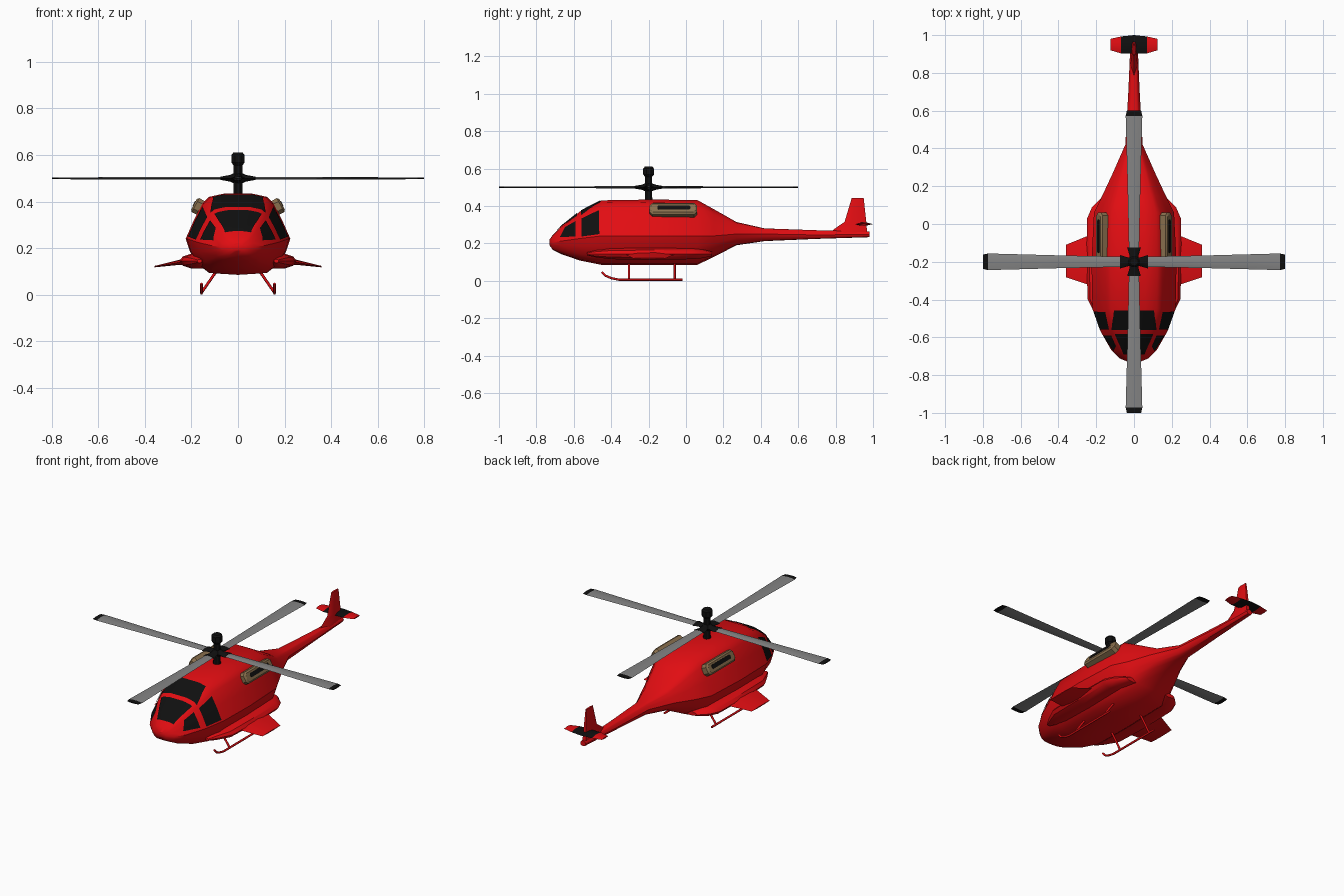
import bpy, bmesh, math
from mathutils import Vector, Matrix
from mathutils.bvhtree import BVHTree

if "Cube" in bpy.data.objects:
    bpy.data.objects.remove(bpy.data.objects["Cube"])


def material(name, r, g, b):
    m = bpy.data.materials.new(name)
    m.diffuse_color = (r, g, b, 1)
    m.use_nodes = True
    m.node_tree.nodes["Principled BSDF"].inputs["Base Color"].default_value = m.diffuse_color
    return m


RED = material("red", 0.76, 0.004, 0.006)
BLACK = material("black", 0.005, 0.005, 0.005)
GREY = material("grey", 0.23, 0.23, 0.23)
TAN = material("tan", 0.25, 0.16, 0.075)


def finish(name, bm, mats, angle=35, rule=None):
    bmesh.ops.recalc_face_normals(bm, faces=bm.faces)
    if rule:
        for f in bm.faces:
            f.material_index = rule(f.calc_center_median())
    me = bpy.data.meshes.new(name)
    bm.to_mesh(me)
    bm.free()
    ob = bpy.data.objects.new(name, me)
    bpy.context.collection.objects.link(ob)
    for m in mats:
        me.materials.append(m)
    bpy.ops.object.select_all(action='DESELECT')
    ob.select_set(True)
    bpy.context.view_layer.objects.active = ob
    bpy.ops.object.shade_smooth_by_angle(angle=math.radians(angle))
    return ob


def loft(name, rings, mats, matrix=None, angle=35, rule=None):
    """Skin a list of closed rings and cap both ends."""
    bm = bmesh.new()
    vs = [[bm.verts.new(p) for p in ring] for ring in rings]
    n = len(vs[0])
    for a, b in zip(vs, vs[1:]):
        for i in range(n):
            bm.faces.new((a[i], a[(i + 1) % n], b[(i + 1) % n], b[i]))
    bm.faces.new(vs[0])
    bm.faces.new(vs[-1])
    if rule:
        bmesh.ops.recalc_face_normals(bm, faces=bm.faces)
        for f in bm.faces:
            f.material_index = rule(f.calc_center_median())
    if matrix:
        bmesh.ops.transform(bm, matrix=matrix, verts=bm.verts)
    return finish(name, bm, mats, angle)


def mirror_loft(name, rings, mats, **kw):
    for side, s in (("right", 1), ("left", -1)):
        loft(f"{side}_{name}", [[(s * x, y, z) for x, y, z in r] for r in rings], mats, **kw)


def blade_ring(r, c, hw, t, z):
    """Lens section across y at distance r along x."""
    prof = [(-1, 0), (-.5, .8), (.2, 1), (1, 0), (.2, -1), (-.5, -.8)]
    return [(r, c + hw * a, z + t * b) for a, b in prof]


# Fuselage: half section scaled to width, bottom, widest height and top
half = [(0, 1), (.27, 1), (.55, .93), (.67, .8), (.84, .42), (1, 0),
        (.92, -.35), (.77, -.7), (.55, -.95), (0, -1)]
section = half + [(-u, v) for u, v in half[-2:0:-1]]
stations = [(-.73, .03, .19, .205, .22), (-.712, .075, .165, .205, .245),
            (-.668, .12, .143, .212, .29), (-.567, .178, .108, .226, .37),
            (-.45, .22, .085, .24, .43), (-.2, .225, .085, .24, .434),
            (.06, .212, .085, .24, .432), (.15, .168, .128, .24, .382),
            (.27, .112, .19, .25, .314), (.42, .046, .212, .25, .28),
            (.7, .03, .224, .245, .27), (.98, .018, .233, .248, .263)]
body = loft("fuselage", [[(u * w, y, zm + v * ((zt - zm) if v > 0 else (zm - zb)))
                          for u, v in section] for y, w, zb, zm, zt in stations], [RED])

# Windows: thin plates projected onto the fuselage
probe = bmesh.new()
probe.from_mesh(body.data)
tree = BVHTree.FromBMesh(probe)


def window(name, corners, direction, n=14):
    bm = bmesh.new()
    a, b, c, d = [Vector(p) for p in corners]
    grid = []
    for i in range(n + 1):
        row = []
        for j in range(n + 1):
            s, t = i / n, j / n
            p = a.lerp(b, s).lerp(d.lerp(c, s), t)
            hit, nor, _, _ = tree.ray_cast(p, Vector(direction))
            row.append(bm.verts.new(hit + nor * .004) if hit else None)
        grid.append(row)
    for i in range(n):
        for j in range(n):
            q = [grid[i][j], grid[i + 1][j], grid[i + 1][j + 1], grid[i][j + 1]]
            if all(q):
                bm.faces.new(q)
    finish(name, bm, [BLACK])


window("upper_windscreen", [(-.105, -.455, 1), (.105, -.455, 1), (.117, -.56, 1), (-.117, -.56, 1)], (0, 0, -1))
window("lower_windscreen", [(-.1, -.58, 1), (.1, -.58, 1), (.055, -.688, 1), (-.055, -.688, 1)], (0, 0, -1))
for side, s in (("right", 1), ("left", -1)):
    window(side + "_door_window", [(s, -.557, .235), (s, -.462, .248), (s, -.465, .376), (s, -.557, .332)], (-s, 0, 0))
    window(side + "_quarter_window", [(s, -.672, .232), (s, -.588, .235), (s, -.588, .318), (s, -.645, .285)], (-s, 0, 0))

# Side sponsons and stub wings
pod = [(-.53, .165, .01, .008), (-.48, .17, .035, .02), (-.4, .175, .07, .03), (-.2, .175, .077, .034),
       (.03, .175, .073, .03), (.09, .16, .062, .024), (.14, .13, .04, .012)]
mirror_loft("sponson", [[(cx + rx * math.cos(k * math.pi / 5), y, .144 + rz * math.sin(k * math.pi / 5))
                         for k in range(10)] for y, cx, rx, rz in pod], [RED])
mirror_loft("stub_wing", [blade_ring(.18, -.19, .15, .018, .145), blade_ring(.25, -.192, .127, .011, .139),
                          blade_ring(.36, -.196, .086, .003, .12)], [RED])

# Engine intakes: rounded boxes on the upper flanks, with a dark slot
N, T = Vector((.88, 0, .47)), Vector((-.47, 0, .88))


def plate_ring(yc, hy, tc, ht, cut, n):
    pts = [(-hy + cut, -ht), (hy - cut, -ht), (hy, -ht + cut), (hy, ht - cut),
           (hy - cut, ht), (-hy + cut, ht), (-hy, ht - cut), (-hy, -ht + cut)]
    return [tuple(Vector((.172, yc + a, .379)) + T * (b + tc) + N * n) for a, b in pts]


mirror_loft("intake", [plate_ring(-.068, .128, 0, .034, .016, -.035), plate_ring(-.068, .128, 0, .034, .016, .012),
                       plate_ring(-.068, .118, 0, .025, .012, .02)], [TAN])
mirror_loft("intake_slot", [plate_ring(-.065, .088, .003, .012, .006, .018),
                            plate_ring(-.065, .088, .003, .012, .006, .022)], [BLACK])

# Tail fin and stabiliser with red tips
loft("tail_fin", [[(0, a, z), (t, (a * 2 + b) / 3, z), (t * .6, b, z), (-t * .6, b, z), (-t, (a * 2 + b) / 3, z)]
                  for z, a, b, t in [(.25, .775, .97, .02), (.275, .79, .967, .018),
                                     (.315, .848, .964, .014), (.442, .886, .95, .006)]], [RED])
stab = [(0, .952, .048, .009), (.068, .948, .045, .007), (.125, .95, .03, .004)]
mirror_loft("stabiliser", [blade_ring(*s, .303) for s in stab], [BLACK, RED], rule=lambda c: int(abs(c.x) > .068))

# Rotor mast, hub arms and four blades
loft("rotor_mast", [[(r * math.cos(k * math.pi / 4 + .393), -.2 + r * math.sin(k * math.pi / 4 + .393), z)
                     for k in range(8)] for z, r in
                    [(.41, .024), (.46, .02), (.555, .02), (.568, .031), (.6, .031), (.61, .022)]], [BLACK])
for k in range(4):
    m = Matrix.Translation((0, -.2, .5)) @ Matrix.Rotation(k * math.pi / 2, 4, 'Z')
    loft(f"hub_arm_{k + 1}", [blade_ring(0, 0, .02, .03, 0), blade_ring(.035, 0, .024, .014, 0),
                              blade_ring(.075, 0, .036, .007, 0)], [BLACK], m)
    loft(f"rotor_blade_{k + 1}", [blade_ring(.07, 0, .027, .006, 0), blade_ring(.4, 0, .034, .005, 0),
                                  blade_ring(.772, 0, .044, .004, 0), blade_ring(.8, 0, .038, .003, 0)],
         [GREY, BLACK], m, rule=lambda c: int(c.x > .775))


# Landing skids and struts
def tube(name, pts, r):
    cu = bpy.data.curves.new(name, 'CURVE')
    cu.dimensions = '3D'
    cu.bevel_depth, cu.bevel_resolution, cu.use_fill_caps = r, 2, True
    sp = cu.splines.new('POLY')
    sp.points.add(len(pts) - 1)
    for p, q in zip(sp.points, pts):
        p.co = (*q, 1)
    cu.materials.append(RED)
    bpy.context.collection.objects.link(bpy.data.objects.new(name, cu))


for side, s in (("right", 1), ("left", -1)):
    x = s * .157
    tube(side + "_skid", [(x, -.02, .006), (x, -.36, .006), (x, -.4, .014), (x, -.43, .027), (x, -.45, .047)], .006)
    for end, y in (("front", -.305), ("rear", -.06)):
        tube(f"{side}_{end}_strut", [(s * .09, y, .105), (x, y, .008)], .006)
probe.free()
